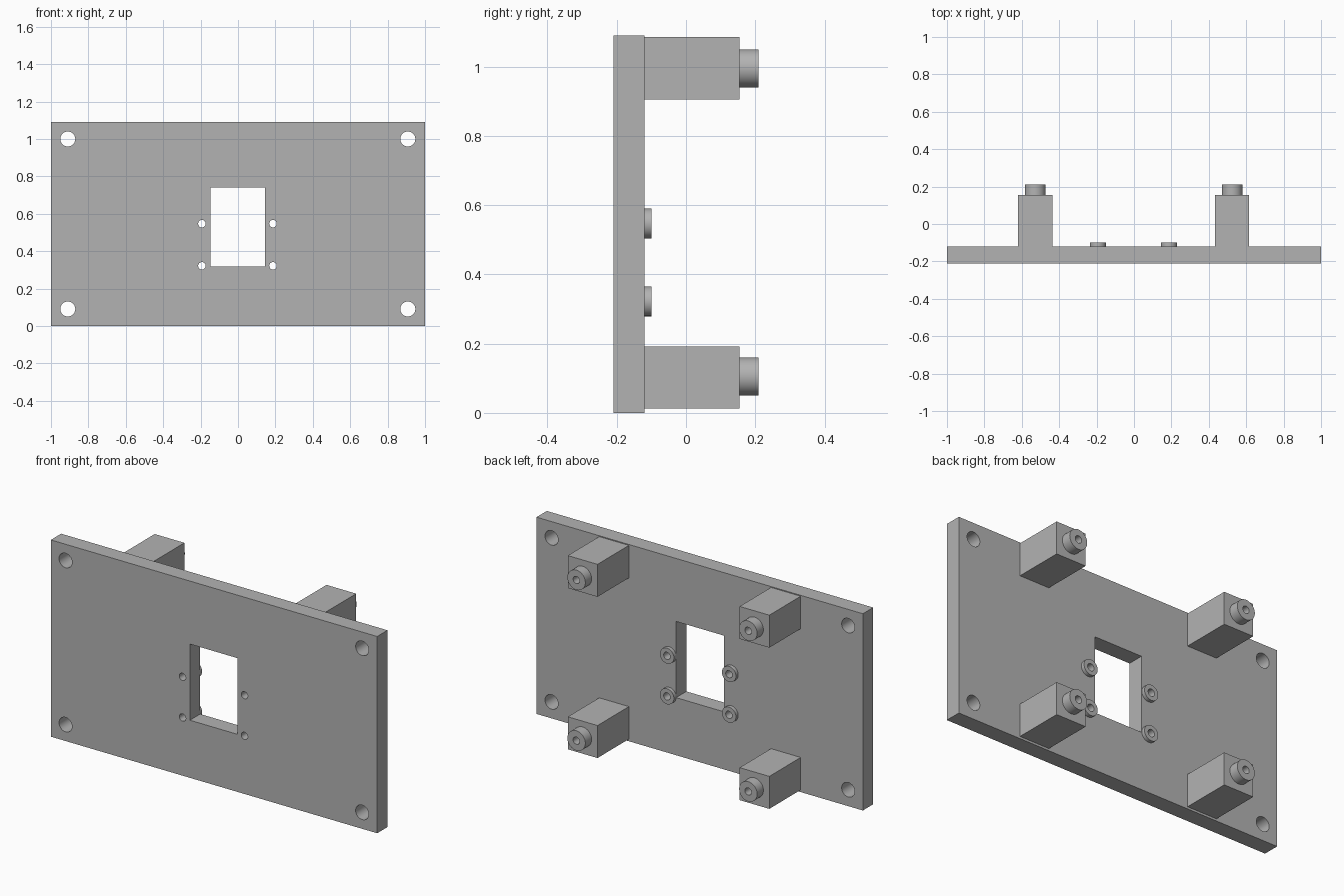
import bpy
import math

if "Cube" in bpy.data.objects:
    bpy.data.objects.remove(bpy.data.objects["Cube"])

grey = bpy.data.materials.new("grey plastic")
grey.use_nodes = True
COLOR = (0.45, 0.45, 0.45, 1)
grey.diffuse_color = COLOR
grey.node_tree.nodes["Principled BSDF"].inputs["Base Color"].default_value = COLOR

BACK = -0.12          # rear face of the plate
BLOCK_END = 0.155     # rear face of the standoff blocks
PIN_END = 0.21


def box(name, x, y, z):
    """Box from (min, max) ranges."""
    bpy.ops.mesh.primitive_cube_add(size=1, location=[sum(r) / 2 for r in (x, y, z)])
    ob = bpy.context.object
    ob.name = name
    ob.scale = [r[1] - r[0] for r in (x, y, z)]
    bpy.ops.object.transform_apply(location=False, rotation=False, scale=True)
    ob.data.materials.append(grey)
    return ob


def rod(name, x, z, radius, y0, y1):
    """Cylinder running along y."""
    bpy.ops.mesh.primitive_cylinder_add(
        vertices=48, radius=radius, depth=y1 - y0,
        location=(x, (y0 + y1) / 2, z), rotation=(math.pi / 2, 0, 0))
    ob = bpy.context.object
    ob.name = name
    ob.data.materials.append(grey)
    return ob


def cut(target, cutter):
    mod = target.modifiers.new("cut", "BOOLEAN")
    mod.operation = "DIFFERENCE"
    mod.solver = "EXACT"
    mod.object = cutter
    bpy.context.view_layer.objects.active = target
    bpy.ops.object.modifier_apply(modifier=mod.name)


def drill(targets, *args):
    """Bore one round hole through every target."""
    bit = rod("drill", *args)
    for target in targets:
        cut(target, bit)
    bpy.data.objects.remove(bit)


def smooth(ob):
    bpy.ops.object.select_all(action="DESELECT")
    ob.select_set(True)
    bpy.context.view_layer.objects.active = ob
    bpy.ops.object.shade_smooth_by_angle(angle=math.radians(30))


# Plate with its rectangular window
plate = box("mounting_plate", (-1, 1), (-0.21, BACK), (0, 1.09))
window = box("window_cutter", (-0.148, 0.145), (-0.4, 0.2), (0.319, 0.741))
cut(plate, window)
bpy.data.objects.remove(window)
parts = [plate]

# Corner screw holes
for x in (-0.91, 0.908):
    for z in (0.091, 1.0):
        drill([plate], x, z, 0.04, -0.4, 0.1)

# Small ring bosses with holes through the plate
for side, x in (("right", -0.193), ("left", 0.187)):
    for level, z in (("lower", 0.322), ("upper", 0.547)):
        boss = rod(f"{level}_{side}_boss", x, z, 0.043, BACK, -0.1)
        drill([plate, boss], x, z, 0.02, -0.4, 0.1)
        parts.append(boss)

# Standoff blocks with hollow round pins
for side, x in (("right", -0.528), ("left", 0.525)):
    for level, z, low in (("lower", 0.105, 0.012), ("upper", 0.995, 0.905)):
        block = box(f"{level}_{side}_standoff", (x - 0.091, x + 0.091),
                    (BACK, BLOCK_END), (low, low + 0.18))
        pin = rod(f"{level}_{side}_pin", x, z, 0.055, BLOCK_END, PIN_END)
        drill([block, pin], x, z, 0.02, 0.08, 0.3)
        parts += [block, pin]

for part in parts:
    smooth(part)
